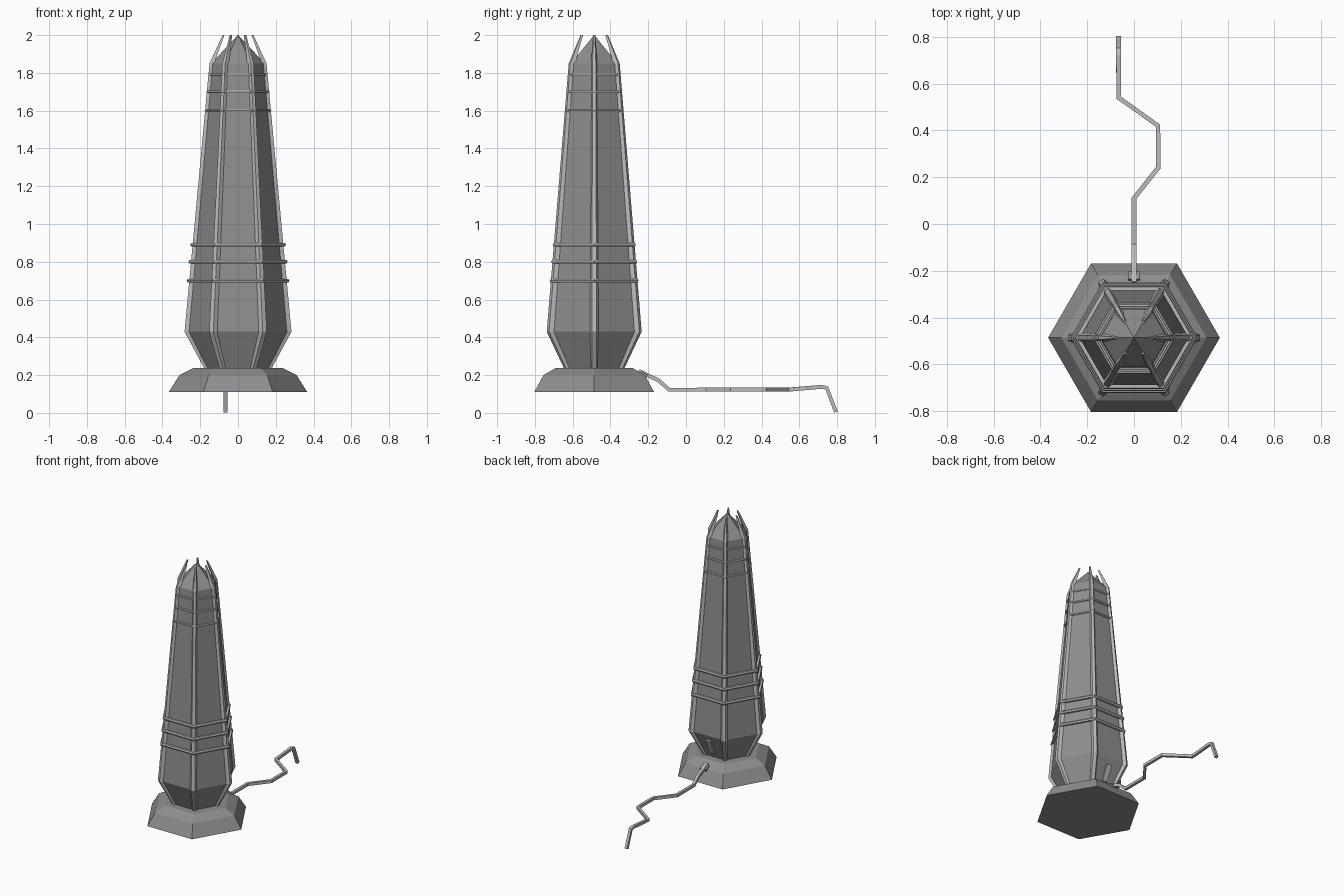
import bpy, bmesh, math
from mathutils import Vector

if "Cube" in bpy.data.objects:
    bpy.data.objects.remove(bpy.data.objects["Cube"])

CENTRE = Vector((0, -0.486, 0))


def grey(name, v):
    m = bpy.data.materials.new(name)
    m.diffuse_color = (v, v, v, 1)
    m.use_nodes = True
    m.node_tree.nodes["Principled BSDF"].inputs["Base Color"].default_value = m.diffuse_color
    return m


DARK = grey("dark_stone", 0.27)
METAL = grey("trim_metal", 0.50)


def make_object(name, bm, mat):
    bmesh.ops.recalc_face_normals(bm, faces=bm.faces)
    mesh = bpy.data.meshes.new(name)
    bm.to_mesh(mesh)
    bm.free()
    mesh.materials.append(mat)
    ob = bpy.data.objects.new(name, mesh)
    bpy.context.collection.objects.link(ob)
    return ob


def loft(bm, loops, closed=False):
    rows = [[bm.verts.new(p) for p in loop] for loop in loops]
    pairs = list(zip(rows, rows[1:])) + ([(rows[-1], rows[0])] if closed else [])
    n = len(rows[0])
    for a, b in pairs:
        for i in range(n):
            j = (i + 1) % n
            bm.faces.new((a[i], a[j], b[j], b[i]))
    if not closed:
        bm.faces.new(rows[0])
        bm.faces.new(rows[-1])


def hexagon(r, z):
    return [CENTRE + Vector((r * math.cos(k * math.pi / 3),
                             r * math.sin(k * math.pi / 3), z)) for k in range(6)]


def hex_stack(name, profile, mat, closed=False):
    bm = bmesh.new()
    loft(bm, [hexagon(r, z) for r, z in profile], closed=closed)
    return make_object(name, bm, mat)


# Stepped hexagonal foot and tapering tower with pointed cap
hex_stack("base", [(0.367, 0.11), (0.31, 0.20), (0.235, 0.238)], DARK)
hex_stack("tower_body", [(0.168, 0.23), (0.272, 0.43), (0.142, 1.85), (0.001, 2.0)], DARK)

# Corner ribs: radius, height, width, depth; tips become free-standing prongs
RIB = [(0.178, 0.235, 0.044, 0.03), (0.283, 0.43, 0.050, 0.03),
       (0.151, 1.85, 0.034, 0.025), (0.082, 2.0, 0.012, 0.010)]
for k in range(6):
    a = k * math.pi / 3
    out = Vector((math.cos(a), math.sin(a), 0))
    side = Vector((-math.sin(a), math.cos(a), 0))
    bm = bmesh.new()
    loops = []
    for r, z, w, d in RIB:
        p = CENTRE + Vector((0, 0, z))
        loops.append([p + out * (r - d) - side * w / 2, p + out * (r - d) + side * w / 2,
                      p + out * r + side * w / 4, p + out * r - side * w / 4])
    loft(bm, loops)
    make_object(f"corner_rib_{k + 1}", bm, METAL)

# Two groups of three horizontal bands
for i, (r, z) in enumerate([(0.272, 0.70), (0.263, 0.80), (0.254, 0.89),
                            (0.177, 1.60), (0.168, 1.70), (0.157, 1.79)]):
    h = 0.010 if i < 3 else 0.007
    hex_stack(f"band_{i + 1}", [(r - 2.2 * h, z - h), (r - h / 2, z - h), (r, z),
                                (r - h / 2, z + h), (r - 2.2 * h, z + h)],
              METAL, closed=True)


def box(name, loc, size, tilt, mat):
    bm = bmesh.new()
    bmesh.ops.create_cube(bm, size=1)
    bmesh.ops.scale(bm, vec=size, verts=bm.verts)
    ob = make_object(name, bm, mat)
    ob.location = CENTRE + Vector(loc)
    ob.rotation_euler.x = tilt
    return ob


# Socket strip on the sloping back panel, and the low cable plug on the foot
box("socket_strip", (0, 0.196, 0.335), (0.04, 0.016, 0.12), -math.atan2(0.09, 0.20), METAL)
box("cable_plug", (0, 0.263, 0.204), (0.05, 0.04, 0.018), -0.53, DARK)

# Square power cable zigzagging away behind the tower
PATH = [(0, -0.25, 0.222), (0, -0.19, 0.193), (0, -0.145, 0.172), (0, -0.09, 0.123),
        (0, 0.11, 0.123), (0.103, 0.24, 0.123), (0.103, 0.42, 0.123),
        (-0.066, 0.54, 0.123), (-0.066, 0.72, 0.138), (-0.066, 0.745, 0.132),
        (-0.066, 0.794, 0.005)]
curve = bpy.data.curves.new("power_cable", 'CURVE')
curve.dimensions = '3D'
curve.twist_mode = 'Z_UP'
curve.bevel_depth = 0.0145
curve.bevel_resolution = 0
curve.use_fill_caps = True
curve.materials.append(METAL)
spline = curve.splines.new('POLY')
spline.points.add(len(PATH) - 1)
for point, co in zip(spline.points, PATH):
    point.co = (*co, 1)
    point.tilt = math.pi / 4
spline.use_smooth = False
cable = bpy.data.objects.new("power_cable", curve)
bpy.context.collection.objects.link(cable)
